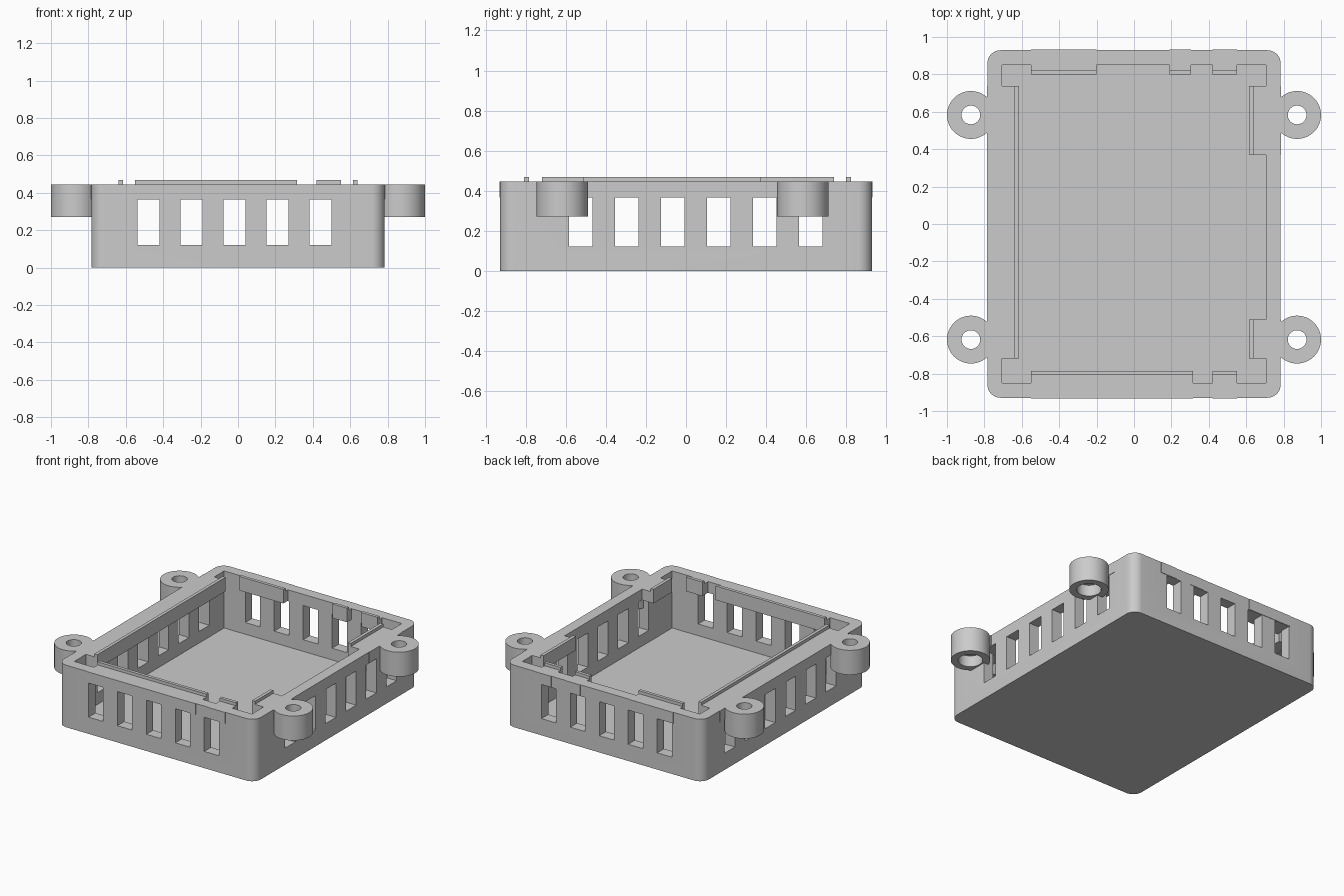
import bpy, bmesh
from math import radians
from mathutils import Matrix, Vector

cube = bpy.data.objects.get("Cube")
if cube:
    bpy.data.objects.remove(cube, do_unlink=True)

grey = bpy.data.materials.new("plain grey")
grey.use_nodes = True
color = (0.6, 0.6, 0.6, 1)
grey.diffuse_color = color
grey.node_tree.nodes["Principled BSDF"].inputs["Base Color"].default_value = color


def add_box(bm, x0, x1, y0, y1, z0, z1):
    size = Matrix.Diagonal((x1 - x0, y1 - y0, z1 - z0, 1))
    mid = Matrix.Translation(Vector((x0 + x1, y0 + y1, z0 + z1)) / 2)
    bmesh.ops.create_cube(bm, size=1, matrix=mid @ size)


def add_cylinder(bm, x, y, z0, z1, radius, sides=48):
    bmesh.ops.create_cone(bm, cap_ends=True, segments=sides, radius1=radius,
                          radius2=radius, depth=z1 - z0,
                          matrix=Matrix.Translation((x, y, (z0 + z1) / 2)))


def make(name, bm, helper=False):
    mesh = bpy.data.meshes.new(name)
    bm.to_mesh(mesh)
    bm.free()
    mesh.materials.append(grey)
    ob = bpy.data.objects.new(name, mesh)
    bpy.context.collection.objects.link(ob)
    if helper:
        ob.hide_render = True
        ob.hide_viewport = True
        helpers.append(ob)
    return ob


def boolean(ob, other, operation):
    mod = ob.modifiers.new(other.name, 'BOOLEAN')
    mod.object = other
    mod.operation = operation
    mod.solver = 'EXACT'


helpers = []

# Overall sizes
OUT_X, OUT_Y, TOP, FLOOR = 0.784, 0.929, 0.446, 0.036
IN_X, IN_FRONT, IN_BACK = 0.706, -0.851, 0.851
LEDGE_Z, LIP_Z = 0.367, 0.468
LEDGE_FRONT, LEDGE_BACK, LEDGE_X = -0.785, 0.8, 0.615
STEP, LIP = 0.003, 0.023

# Case shell with rounded upright corners
bm = bmesh.new()
add_box(bm, -OUT_X, OUT_X, -OUT_Y, OUT_Y, 0, TOP)
upright = [e for e in bm.edges if abs(e.verts[0].co.z - e.verts[1].co.z) > 0.1]
bmesh.ops.bevel(bm, geom=upright, offset=0.07, segments=10, profile=0.5, affect='EDGES')
case = make("case", bm)

# Interior
bm = bmesh.new()
add_box(bm, -IN_X, IN_X, IN_FRONT, IN_BACK, FLOOR, 1)
boolean(case, make("interior_cutter", bm, True), 'DIFFERENCE')

# Vent slots in all four walls
bm = bmesh.new()
VENT, PITCH, V0, V1 = 0.117, 0.23, 0.12, 0.365
for i in range(5):
    x = -0.538 + i * PITCH
    for a, b in ((-1, -0.8), (0.8, 1)):
        add_box(bm, x, x + VENT, a, b, V0, V1)
for i in range(6):
    y = -0.585 + i * PITCH
    for a, b in ((-0.9, -0.66), (0.66, 0.9)):
        add_box(bm, a, b, y, y + VENT, V0, V1)
boolean(case, make("vent_cutter", bm, True), 'DIFFERENCE')

# Ledges under the rim and the thin lips standing on their inner edge
ledges, lips = bmesh.new(), bmesh.new()
for a, b in ((-0.55, 0.315), (0.42, 0.55)):
    add_box(ledges, a, b, -OUT_Y - STEP, LEDGE_FRONT, LEDGE_Z, TOP)
    add_box(lips, a, b, LEDGE_FRONT - LIP, LEDGE_FRONT, TOP, LIP_Z)
for a, b in ((-0.55, -0.2), (0.19, 0.305), (0.42, 0.55)):
    add_box(ledges, a, b, LEDGE_BACK, OUT_Y + STEP, LEDGE_Z, TOP)
    add_box(lips, a, b, LEDGE_BACK, LEDGE_BACK + LIP, TOP, LIP_Z)
for a, b in ((-0.718, -0.51), (0.37, 0.738)):
    add_box(ledges, LEDGE_X, OUT_X + STEP, a, b, LEDGE_Z, TOP)
    add_box(lips, LEDGE_X, LEDGE_X + LIP, a, b, TOP, LIP_Z)
add_box(ledges, -OUT_X - STEP, -LEDGE_X, -0.718, 0.738, LEDGE_Z, TOP)
add_box(lips, -LEDGE_X - LIP, -LEDGE_X, -0.718, 0.738, TOP, LIP_Z)
boolean(case, make("ledge_blocks", ledges, True), 'UNION')
make("rim_lips", lips)

# Screw ears with a round hole and a round recess underneath
ears, holes, recesses = bmesh.new(), bmesh.new(), bmesh.new()
for x in (-0.872, 0.872):
    for y in (-0.618, 0.583):
        add_cylinder(ears, x, y, 0.27, TOP, 0.128)
        add_cylinder(holes, x, y, 0.2, 0.6, 0.05, 32)
        add_cylinder(recesses, x, y, 0.2, 0.35, 0.08, 32)
boolean(case, make("ear_blocks", ears, True), 'UNION')
boolean(case, make("screw_hole_cutter", holes, True), 'DIFFERENCE')
boolean(case, make("screw_recess_cutter", recesses, True), 'DIFFERENCE')

# Bake the booleans, then smooth the round faces
bpy.context.view_layer.update()
graph = bpy.context.evaluated_depsgraph_get()
baked = bpy.data.meshes.new_from_object(case.evaluated_get(graph))
case.modifiers.clear()
case.data = baked
baked.materials.clear()
baked.materials.append(grey)
for poly in baked.polygons:
    poly.material_index = 0
for ob in helpers:
    bpy.data.objects.remove(ob, do_unlink=True)
bpy.ops.object.select_all(action='DESELECT')
case.select_set(True)
bpy.context.view_layer.objects.active = case
bpy.ops.object.shade_smooth_by_angle(angle=radians(30))
